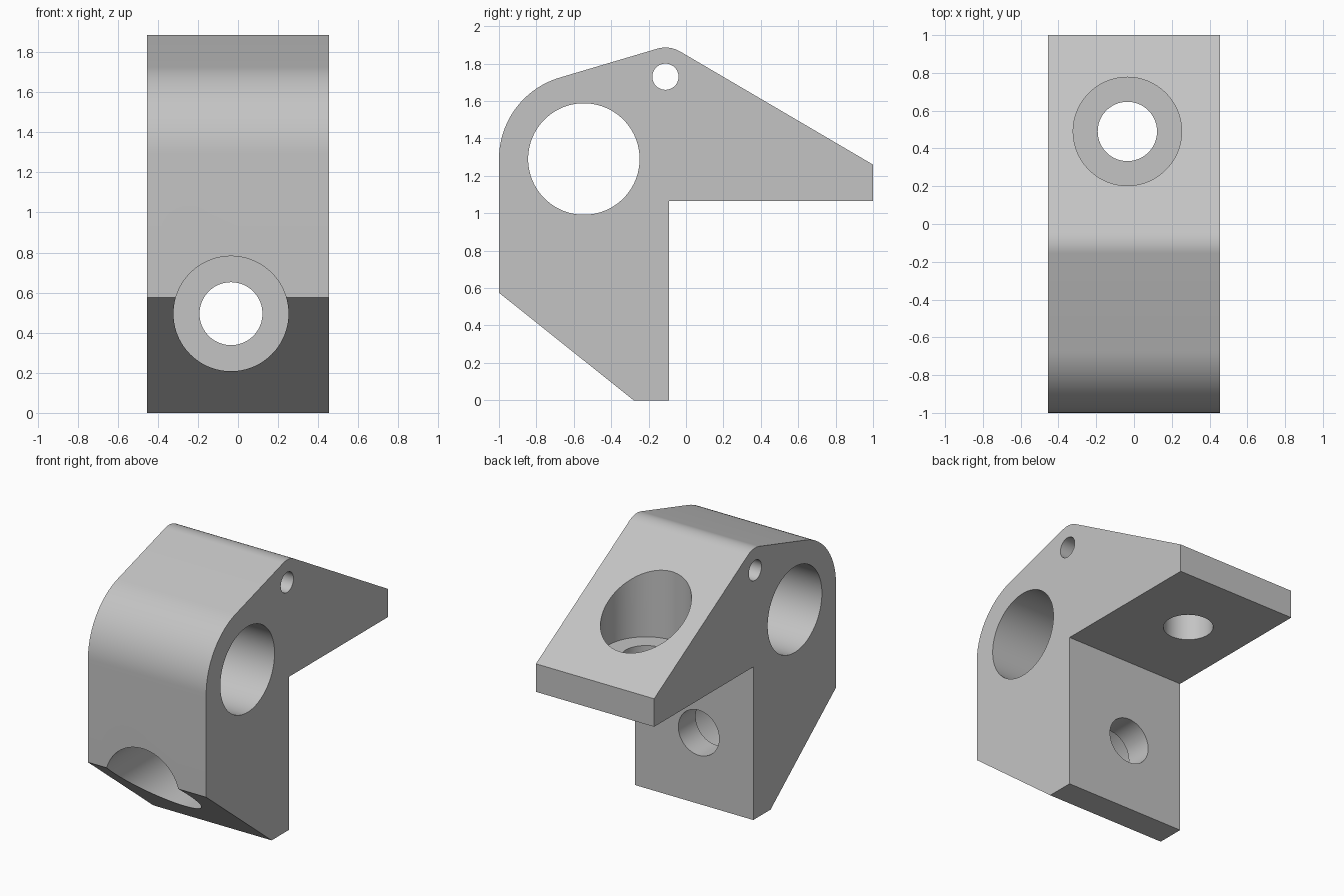
import bpy
import bmesh
from math import cos, sin, atan2, asin, hypot, radians, pi
from mathutils import Matrix

cube = bpy.data.objects.get("Cube")
if cube:
    bpy.data.objects.remove(cube, do_unlink=True)

HALF_WIDTH = 0.455
BORE = (-0.546, 1.29)      # y, z centre of the large cross bore
PIN = (-0.11, 1.73)        # y, z centre of the small cross pin hole
BORE_OUTER, PIN_OUTER = 0.454, 0.156
NOSE = (1.0, 1.26)
SCREW_X = -0.035

grey = bpy.data.materials.new("light grey")
grey.use_nodes = True
colour = (0.55, 0.55, 0.55, 1)
grey.diffuse_color = colour
grey.node_tree.nodes["Principled BSDF"].inputs["Base Color"].default_value = colour


def make_object(name, bm):
    bmesh.ops.recalc_face_normals(bm, faces=bm.faces)
    mesh = bpy.data.meshes.new(name)
    bm.to_mesh(mesh)
    bm.free()
    mesh.materials.append(grey)
    obj = bpy.data.objects.new(name, mesh)
    bpy.context.collection.objects.link(obj)
    return obj


def arc(centre, radius, start, end, steps):
    angles = [start + (end - start) * i / steps for i in range(steps + 1)]
    return [(centre[0] + radius * cos(a), centre[1] + radius * sin(a)) for a in angles]


def cylinder(name, axis, centre, radius, length):
    bm = bmesh.new()
    turn = {"X": Matrix.Rotation(pi / 2, 4, "Y"),
            "Y": Matrix.Rotation(pi / 2, 4, "X"),
            "Z": Matrix.Identity(4)}[axis]
    bmesh.ops.create_cone(bm, cap_ends=True, segments=96, radius1=radius,
                          radius2=radius, depth=length,
                          matrix=Matrix.Translation(centre) @ turn)
    obj = make_object(name, bm)
    obj.hide_render = True
    return obj


# Side profile: two rounded lugs joined by tangent lines
dy, dz = PIN[0] - BORE[0], PIN[1] - BORE[1]
lug_tangent = atan2(dz, dy) + pi / 2 - asin((BORE_OUTER - PIN_OUTER) / hypot(dy, dz))
ny, nz = NOSE[0] - PIN[0], NOSE[1] - PIN[1]
nose_tangent = atan2(nz, ny) + pi / 2 - asin(PIN_OUTER / hypot(ny, nz))
profile = [(-0.28, 0), (-1.0, 0.575)]
profile += arc(BORE, BORE_OUTER, pi, lug_tangent, 24)
profile += arc(PIN, PIN_OUTER, lug_tangent, nose_tangent, 12)
profile += [NOSE, (1.0, 1.065), (-0.09, 1.065), (-0.09, 0)]

# Bracket body
bm = bmesh.new()
side = bm.faces.new([bm.verts.new((-HALF_WIDTH, y, z)) for y, z in profile])
extruded = bmesh.ops.extrude_face_region(bm, geom=[side])["geom"]
bmesh.ops.translate(bm, vec=(2 * HALF_WIDTH, 0, 0),
                    verts=[v for v in extruded if isinstance(v, bmesh.types.BMVert)])
body = make_object("bracket_body", bm)

# Cross holes and two counterbored screw holes
cutters = [
    cylinder("bore_cutter", "X", (0, *BORE), 0.298, 2),
    cylinder("pin_cutter", "X", (0, *PIN), 0.07, 2),
    cylinder("top_screw_cutter", "Z", (SCREW_X, 0.49, 1.25), 0.157, 1),
    cylinder("top_counterbore_cutter", "Z", (SCREW_X, 0.49, 1.75), 0.287, 1),
    cylinder("front_screw_cutter", "Y", (SCREW_X, -0.28, 0.495), 0.157, 1),
    cylinder("front_counterbore_cutter", "Y", (SCREW_X, -0.78, 0.495), 0.287, 1),
]
for cutter in cutters:
    cut = body.modifiers.new(cutter.name, "BOOLEAN")
    cut.operation = "DIFFERENCE"
    cut.solver = "EXACT"
    cut.object = cutter

# Bake the cuts and drop the cutters
bpy.context.view_layer.update()
graph = bpy.context.evaluated_depsgraph_get()
cut_mesh = bpy.data.meshes.new_from_object(body.evaluated_get(graph))
body.modifiers.clear()
body.data = cut_mesh
for cutter in cutters:
    bpy.data.objects.remove(cutter, do_unlink=True)

bpy.ops.object.select_all(action="DESELECT")
body.select_set(True)
bpy.context.view_layer.objects.active = body
bpy.ops.object.shade_smooth_by_angle(angle=radians(25))
